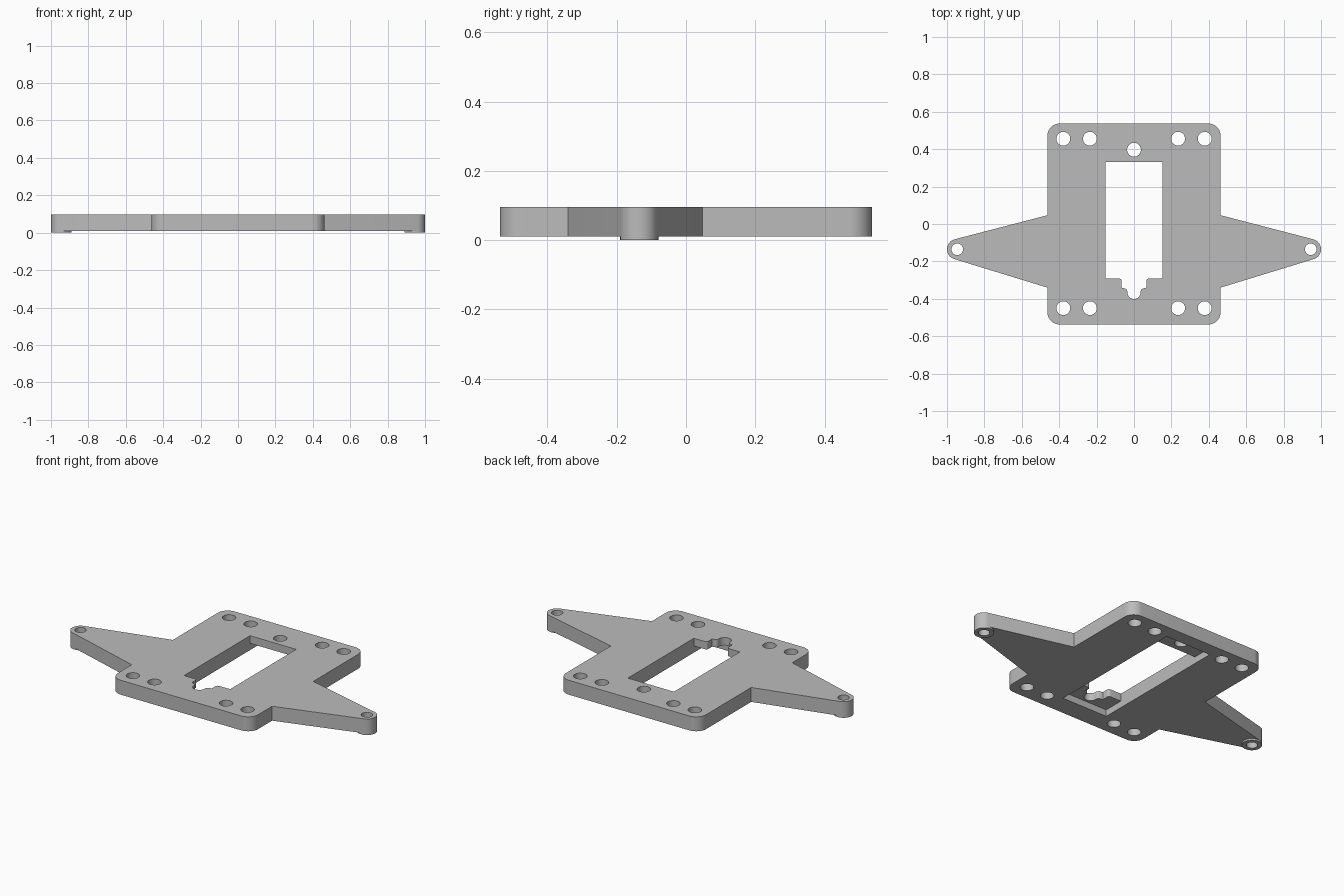
import bpy, bmesh
from math import sin, cos, radians

if "Cube" in bpy.data.objects:
    bpy.data.objects.remove(bpy.data.objects["Cube"], do_unlink=True)

BOTTOM, TOP = 0.01, 0.096      # main plate faces
HALF_W, HALF_D, CORNER = 0.463, 0.537, 0.065
EAR_X, EAR_Y, EAR_R = 0.945, -0.135, 0.055

grey = bpy.data.materials.new("plain grey")
grey.use_nodes = True
grey.diffuse_color = (0.5, 0.5, 0.5, 1)
grey.node_tree.nodes["Principled BSDF"].inputs["Base Color"].default_value = (0.5, 0.5, 0.5, 1)


def arc(cx, cy, r, start, end, steps=10):
    angles = [radians(start + (end - start) * i / steps) for i in range(steps + 1)]
    return [(cx + r * cos(a), cy + r * sin(a)) for a in angles]


def circle(cx, cy, r):
    return arc(cx, cy, r, 0, 360, 32)[:-1]


def mirrored(half):
    """Close a +x half profile (bottom to top) with its mirror image."""
    return half + [(-x, y) for x, y in reversed(half) if x > 1e-5]


def prism(name, outlines, z0, z1):
    """Extrude one or more closed outlines between two heights."""
    bm = bmesh.new()
    for points in outlines:
        face = bm.faces.new([bm.verts.new((x, y, z0)) for x, y in points])
        new = bmesh.ops.extrude_face_region(bm, geom=[face])["geom"]
        for v in new:
            if isinstance(v, bmesh.types.BMVert):
                v.co.z = z1
    bmesh.ops.recalc_face_normals(bm, faces=bm.faces)
    mesh = bpy.data.meshes.new(name)
    bm.to_mesh(mesh)
    bm.free()
    mesh.materials.append(grey)
    obj = bpy.data.objects.new(name, mesh)
    bpy.context.collection.objects.link(obj)
    return obj


def activate(obj):
    bpy.ops.object.select_all(action="DESELECT")
    obj.select_set(True)
    bpy.context.view_layer.objects.active = obj


def cut(obj, cutter):
    activate(obj)
    mod = obj.modifiers.new("cut", "BOOLEAN")
    mod.operation, mod.solver, mod.object = "DIFFERENCE", "EXACT", cutter
    bpy.ops.object.modifier_apply(modifier=mod.name)


# Plate with rounded corners and a tapering ear on each side
half = arc(HALF_W - CORNER, CORNER - HALF_D, CORNER, -90, 0)
half += [(HALF_W, -0.34)]
half += arc(EAR_X, EAR_Y, EAR_R, -73, 75, 16)
half += [(HALF_W, 0.047)]
half += arc(HALF_W - CORNER, HALF_D - CORNER, CORNER, 0, 90)
plate = prism("mounting_plate", [mirrored(half)], BOTTOM, TOP)

# Thin round bosses under the ear tips
bosses = prism("ear_bosses", [circle(s * EAR_X, EAR_Y, EAR_R) for s in (-1, 1)], 0, BOTTOM)

# Central window with a stepped, round-ended notch at the front
notch = arc(0, -0.365, 0.036, -90, 0, 8)
notch += arc(0.052, -0.36, 0.016, 180, 90, 4)
notch += [(0.066, -0.34), (0.066, -0.305)]
notch += arc(0.08, -0.305, 0.014, 180, 90, 4)
notch += [(0.152, -0.291), (0.152, 0.331)]
window = prism("window_cutter", [mirrored(notch)], -0.1, 0.2)

# Shallow pocket in the underside, longer than the window
pocket = prism("pocket_cutter", [mirrored([(0.152, -0.415), (0.152, 0.455)])], -0.1, 0.05)

# Screw holes: four at each end, one behind the window, one per ear
holes = [circle(s * x, y, 0.037) for s in (-1, 1) for x in (0.236, 0.378) for y in (-0.45, 0.456)]
holes += [circle(0, 0.397, 0.037)]
ear_holes = [circle(s * EAR_X, EAR_Y, 0.031) for s in (-1, 1)]
drill = prism("hole_cutter", holes + ear_holes, -0.1, 0.2)

for cutter in (window, pocket, drill):
    cut(plate, cutter)
cut(bosses, drill)
for cutter in (window, pocket, drill):
    bpy.data.objects.remove(cutter, do_unlink=True)

for obj in (plate, bosses):
    activate(obj)
    bpy.ops.object.shade_smooth_by_angle(angle=radians(30))
